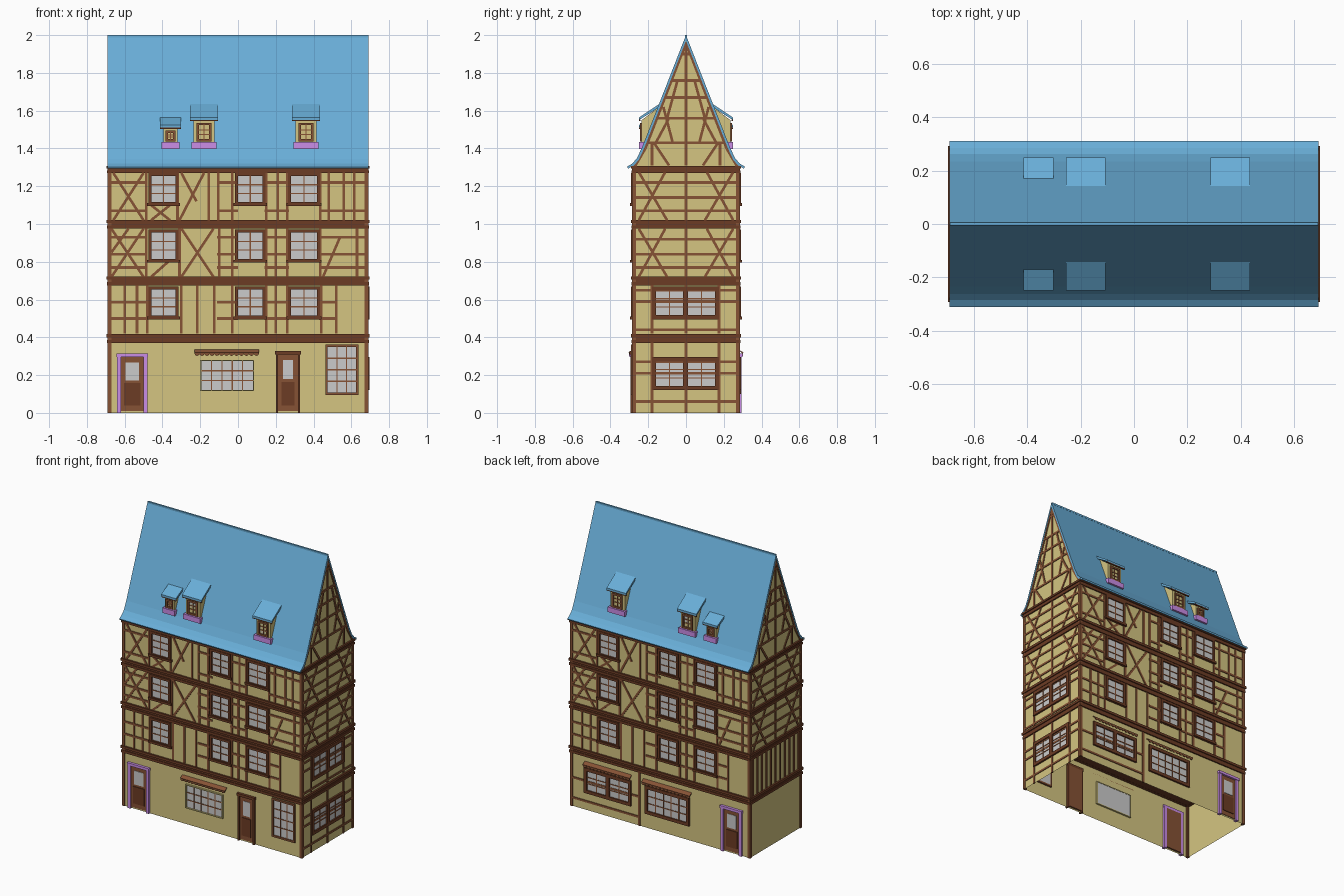
import bpy, bmesh, math
from mathutils import Vector, Matrix

if "Cube" in bpy.data.objects:
    bpy.data.objects.remove(bpy.data.objects["Cube"])

COL = {"wall": (.66, .56, .22), "timber": (.24, .085, .035), "beam": (.15, .045, .018),
       "roof": (.14, .42, .68), "trim": (.6, .27, .8), "glass": None}
parts = {}
FRONT, RIGHT, BACK, LEFT = range(4)
NAMES = ["front", "right", "back", "left"]


def prism(name, mat, a, b):
    """Closed solid between two matching loops."""
    bm = parts.setdefault(name, (bmesh.new(), mat))[0]
    va, vb = [bm.verts.new(p) for p in a], [bm.verts.new(p) for p in b]
    bm.faces.new(va)
    bm.faces.new(vb[::-1])
    for i in range(len(a)):
        j = (i + 1) % len(a)
        bm.faces.new((va[i], va[j], vb[j], vb[i]))


def P(side, u, v, w):
    """Facade point: u along wall, v up, w outward."""
    d = (.28, .685)[side % 2]
    return Matrix.Rotation(side * math.pi / 2, 3, 'Z') @ Vector((u, -d - w, v))


def plate(name, mat, side, uv, w0, w1):
    prism(name, mat, [P(side, u, v, w0) for u, v in uv], [P(side, u, v, w1) for u, v in uv])


def box(name, mat, side, u0, u1, v0, v1, w0, w1):
    plate(name, mat, side, [(u0, v0), (u1, v0), (u1, v1), (u0, v1)], w0, w1)


def bar(side, u0, v0, u1, v1, t=.014):
    """Timber between two facade points."""
    p, q = Vector((u0, v0)), Vector((u1, v1))
    n = (q - p).normalized() * t / 2
    n = Vector((-n.y, n.x))
    plate(NAMES[side] + "_timbers", "timber", side, [p - n, q - n, q + n, p + n], -.004, .005)


def window(side, u0, u1, v0, v1, cols=2, rows=3, fw=.016, w=0, mat="beam", name="windows"):
    n = NAMES[side] + "_" + name
    for a, b, c, d in ((u0, u0 + fw, v0, v1), (u1 - fw, u1, v0, v1),
                       (u0, u1, v0, v0 + fw), (u0, u1, v1 - fw, v1)):
        box(n + "_frames", mat, side, a, b, c, d, w - .012, w + .012)
    a, b, c, d = u0 + fw, u1 - fw, v0 + fw, v1 - fw
    box(n + "_glass", "glass", side, a, b, c, d, w - .01, w + .003)
    for i in range(1, cols):
        m = a + (b - a) * i / cols
        box(n + "_muntins", "timber", side, m - .003, m + .003, c, d, w, w + .006)
    for i in range(1, rows):
        m = c + (d - c) * i / rows
        box(n + "_muntins", "timber", side, a, b, m - .003, m + .003, w, w + .006)


def door(side, u0, u1, v1, trim):
    n = NAMES[side]
    box(n + "_doors", "timber", side, u0, u1, .01, v1, -.012, .004)
    m = .025
    box(n + "_door_glass", "glass", side, u0 + m, u1 - m, v1 * .58, v1 - .03, 0, .007)
    box(n + "_door_panels", "beam", side, u0 + m * .7, u1 - m * .7, .04, v1 * .53, 0, .009)
    mat, t = ("trim", .02) if trim else ("beam", .012)
    k = n + ("_purple_door_frame" if trim else "_brown_door_frame")
    for a, b in ((u0 - t, u0), (u1, u1 + t)):
        box(k, mat, side, a, b, 0, v1, -.012, .014)
    box(k, mat, side, u0 - t - .004, u1 + t + .004, v1, v1 + .018, -.012, .018)


def awning(side, u0, u1):
    n = NAMES[side] + "_awning"
    prof = [(.335, 0), (.33, 0), (.312, .022), (.32, .024)]
    prism(n, "timber", [P(side, u0, v, w) for v, w in prof], [P(side, u1, v, w) for v, w in prof])
    k = 13
    r = (u1 - u0) / k / 2
    for i in range(k):
        c = u0 + r * (2 * i + 1)
        plate(n, "wall", side, [(c + r * math.cos(t * math.pi / 6), .315 - r * math.sin(t * math.pi / 6))
                                for t in range(7)], .019, .023)


# Walls with gables, open below
prof = [(-.28, 0), (.28, 0), (.28, 1.3), (.225, 1.4), (0, 1.975), (-.225, 1.4), (-.28, 1.3)]
prism("walls", "wall", [(-.685, y, z) for y, z in prof], [(.685, y, z) for y, z in prof])
bm = parts["walls"][0]
bmesh.ops.delete(bm, geom=[f for f in bm.faces if f.calc_center_median().z < .001], context='FACES_ONLY')

# Floor bands: two projecting beams with a recessed strip, and corner posts
for z in (.37, .675, .975, 1.27):
    for a, b, e in ((0, .017, .009), (.017, .03, .005), (.03, .047, .012)):
        if z > 1.2:
            a, b = a * .8, b * .8
        for s in range(4):
            L = (.685, .28)[s % 2] + e
            box("floor_beams", "beam", s, -L, L, z + a, z + b, -.02, e)
prism("ground_ceiling", "beam", [(x, y, .371) for x, y in ((-.68, -.275), (.68, -.275), (.68, .275), (-.68, .275))],
      [(x, y, .38) for x, y in ((-.68, -.275), (.68, -.275), (.68, .275), (-.68, .275))])
for s in range(4):
    L = (.685, .28)[s % 2]
    for sg in (-1, 1):
        a, b = sorted((sg * (L - .014), sg * (L + .006)))
        box("corner_posts", "timber", s, a, b, 0, 1.28, -.01, .006)

# Roof with flared eaves, ridge cap and barge boards
out = [(0, 2), (.235, 1.4), (.262, 1.345), (.285, 1.32), (.312, 1.303)]
inn = [(.307, 1.293), (.275, 1.31), (.25, 1.34), (.222, 1.4), (0, 1.97)]
for sg in (-1, 1):
    loop = [(sg * y, z) for y, z in out + inn]
    prism("roof", "roof", [(-.692, y, z) for y, z in loop], [(.692, y, z) for y, z in loop])
    for s in (RIGHT, LEFT):
        bar(s, sg * .216, 1.4, 0, 1.962, .016)
        bar(s, sg * .272, 1.305, sg * .216, 1.4, .016)
box("ridge_cap", "roof", FRONT, -.69, .69, 1.988, 2.0, -.286, -.274)

# Timber framing and windows of the long sides (back is the front turned round)
rails = {1.02: (.05, .2), .72: (.05, .12, .21), .42: (.08, .165)}
posts = {1.02: (-.485, -.32, -.155, -.105, -.03, .15, .21, .26, .435, .48, .56, .615),
         .72: (-.485, -.31, -.1, -.03, .15, .2, .26, .435, .63),
         .42: (-.6, -.535, -.48, -.3, -.215, -.125, -.03, .15, .2, .26, .44, .52)}
for s in (FRONT, BACK):
    for z in (.42, .72, 1.02):
        for u in posts[z]:
            bar(s, u, z, u, z + .255)
        for h in rails[z]:
            for a, b in ((-.68, -.48), (-.11, .0), (.14, .27), (.43, .68 if z != .42 else .52)):
                bar(s, a, z + h, b, z + h)
        for a, b in ((-.475, -.315), (-.015, .145), (.265, .435)):
            window(s, a, b, z + .08, z + .25)
            box(NAMES[s] + "_sills", "beam", s, a - .008, b + .008, z + .075, z + .09, 0, .017)
    for a, b, c, d in ((-.66, 1.02, -.5, 1.27), (-.5, 1.02, -.66, 1.27), (-.46, 1.02, -.36, 1.1),
                       (-.36, 1.02, -.46, 1.1), (-.31, 1.02, -.18, 1.27), (-.3, 1.27, -.22, 1.12),
                       (-.67, .72, -.5, .975), (-.5, .72, -.67, .975), (-.67, .85, -.58, .975),
                       (-.3, .72, -.13, .975), (-.13, .72, -.3, .975), (.45, .72, .54, .93),
                       (-.46, .72, -.37, .8)):
        bar(s, a, b, c, d)

# Framing of the short sides and gables
for s in (RIGHT, LEFT):
    for z in (.72, 1.02):
        for h in (.05, .12, .2):
            bar(s, -.27, z + h, .27, z + h)
        bar(s, 0, z, 0, z + .255)
        for sg in (-1, 1):
            bar(s, sg * .25, z, sg * .11, z + .255)
            bar(s, sg * .1, z, sg * .25, z + .255)
    for z in (1.43, 1.56, 1.67, 1.76, 1.9):
        L = .38 * (1.985 - z)
        bar(s, -L, z, L, z)
    bar(s, 0, 1.31, 0, 1.96)
    for sg in (-1, 1):
        bar(s, sg * .18, 1.31, sg * .18, 1.43)
        bar(s, sg * .09, 1.31, sg * .17, 1.43)
        bar(s, sg * .16, 1.43, sg * .09, 1.56)
        bar(s, sg * .1, 1.56, sg * .045, 1.76)
        bar(s, sg * .07, 1.43, sg * .12, 1.62)
for z, top in ((.12, .37), (.5, .675)):
    for u in (-.18, 0, .175):
        bar(RIGHT, u, 0 if z < .2 else .42, u, top)
    for h in (-.06, .09, .15):
        bar(RIGHT, -.27, z + h, .27, z + h)
for i in range(11):
    bar(LEFT, -.25 + i * .05, .42, -.25 + i * .05, .675)


def pair(side, u0, u1, v0, v1):
    m = (u0 + u1) / 2
    window(side, u0, m + .008, v0, v1, fw=.022)
    window(side, m - .008, u1, v0, v1, fw=.022)


pair(RIGHT, -.18, .175, .12, .295)
pair(RIGHT, -.18, .175, .495, .67)

# Ground floor shopfronts and doors
window(FRONT, -.2, .085, .115, .28, 5, 3, .006, mat="wall", name="shop_window")
awning(FRONT, -.23, .11)
door(FRONT, -.62, -.5, .297, True)
door(FRONT, .213, .317, .31, False)
window(FRONT, .462, .638, .095, .362, 3, 4, .012, mat="timber", name="corner_window")
pair(BACK, -.58, -.22, .12, .295)
window(BACK, -.115, .225, .1, .295, 5, 3, .022, name="shop_window")
awning(BACK, -.13, .24)
awning(BACK, -.58, -.22)
bar(BACK, -.16, 0, -.16, .37)
bar(BACK, -.68, .06, -.16, .06)
bar(BACK, -.68, .2, -.16, .2)
door(BACK, .49, .61, .297, True)

# Shed dormers on both slopes
for s, sg in ((FRONT, 1), (BACK, -1)):
    for c, hw, zt, rise, yb in ((-.358, .037, 1.51, .055, .16), (-.18, .055, 1.55, .085, .135),
                                (.36, .055, 1.55, .085, .135)):
        c *= sg
        body = [(1.405, -.045), (zt, -.045), (zt + rise - .01, yb - .28), (zt - .02, -.18)]
        prism("dormer_walls", "wall", [P(s, c - hw, *p) for p in body], [P(s, c + hw, *p) for p in body])
        slab = [(zt, -.03), (zt + .013, -.03), (zt + rise + .005, yb - .28), (zt + rise - .01, yb - .285)]
        e = hw + .019
        prism("dormer_roofs", "roof", [P(s, c - e, *p) for p in slab], [P(s, c + e, *p) for p in slab])
        box("dormer_eaves", "beam", s, c - e, c + e, zt - .006, zt + .002, -.04, -.031)
        g = hw * .7
        window(s, c - g, c + g, 1.437, zt - .015, 2, 3, .012, -.048, "timber", "dormer_windows")
        box("dormer_sills", "trim", s, c - hw - .01, c + hw + .01, 1.398, 1.433, -.07, -.03)

# Turn the collected parts into objects
mats = {}
for k, c in COL.items():
    if c:
        mats[k] = bpy.data.materials.new(k)
        mats[k].diffuse_color = (*c, 1)
for name, (bm, mat) in parts.items():
    bmesh.ops.recalc_face_normals(bm, faces=bm.faces)
    me = bpy.data.meshes.new(name)
    bm.to_mesh(me)
    bm.free()
    if mat in mats:
        me.materials.append(mats[mat])
    bpy.context.collection.objects.link(bpy.data.objects.new(name, me))

for m in bpy.data.materials:
    if m.users and not m.is_grease_pencil:
        m.use_nodes = True
        m.node_tree.nodes["Principled BSDF"].inputs["Base Color"].default_value = m.diffuse_color
